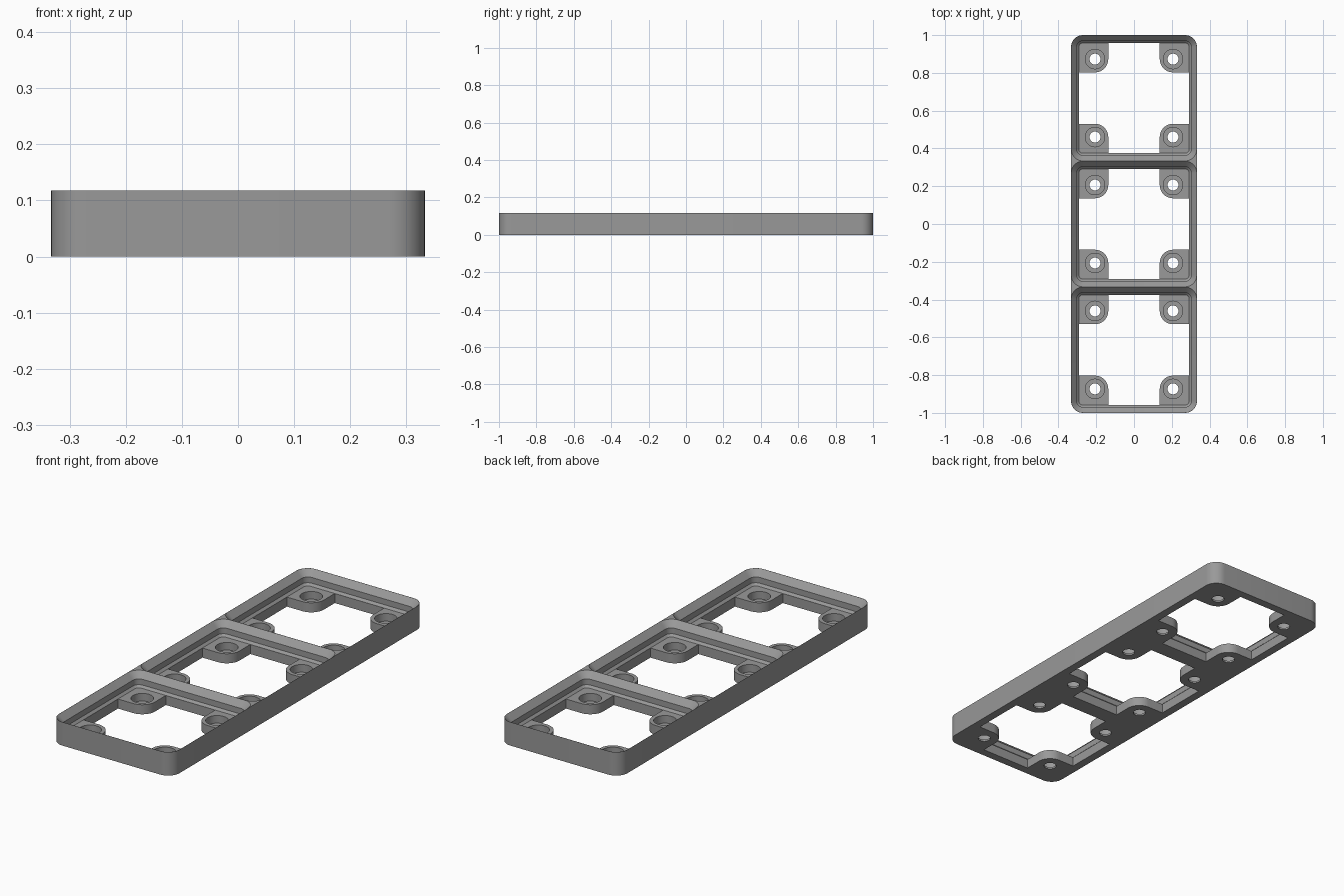
import bpy, bmesh, math

if "Cube" in bpy.data.objects:
    bpy.data.objects.remove(bpy.data.objects["Cube"])

CELL = 2 / 3            # pitch of one tray cell
HEIGHT = 0.1175
PAD_TOP = 0.0476        # top of the corner pads
CORNER = 0.0635         # outer corner radius
HOLE = 0.2064           # hole offset from the cell centre
PAD_R = 0.0702          # rounding of the pads around the holes


def rounded_rect(hx, hy, r, steps=10):
    pts = []
    for k, (sx, sy) in enumerate([(1, 1), (-1, 1), (-1, -1), (1, -1)]):
        for i in range(steps + 1):
            a = math.pi / 2 * (k + i / steps)
            pts.append((sx * (hx - r) + r * math.cos(a),
                        sy * (hy - r) + r * math.sin(a)))
    return pts


def circle(r, steps=40):
    return [(r * math.cos(2 * math.pi * i / steps),
             r * math.sin(2 * math.pi * i / steps)) for i in range(steps)]


def pad_opening(half, steps=12):
    # Square opening with a rounded pad standing in each corner
    quarter = [(half, HOLE - PAD_R)]
    for i in range(steps + 1):
        a = math.radians(270 - 90 * i / steps)
        quarter.append((HOLE + PAD_R * math.cos(a), HOLE + PAD_R * math.sin(a)))
    quarter.append((HOLE - PAD_R, half))
    pts = []
    for _ in range(4):
        pts += quarter
        quarter = [(-y, x) for x, y in quarter]
    return pts


def loft(name, layers, x=0, y=0):
    # Closed solid through stacked outlines given as (z, points)
    bm = bmesh.new()
    rings = [[bm.verts.new((px + x, py + y, z)) for px, py in pts]
             for z, pts in layers]
    n = len(rings[0])
    for low, high in zip(rings, rings[1:]):
        for i in range(n):
            j = (i + 1) % n
            bm.faces.new((low[i], low[j], high[j], high[i]))
    bm.faces.new(rings[0][::-1])
    bm.faces.new(rings[-1])
    bmesh.ops.recalc_face_normals(bm, faces=bm.faces)
    mesh = bpy.data.meshes.new(name)
    bm.to_mesh(mesh)
    bm.free()
    obj = bpy.data.objects.new(name, mesh)
    bpy.context.collection.objects.link(obj)
    return obj


def cut(target, cutter):
    cutter.hide_render = True
    mod = target.modifiers.new("cut", 'BOOLEAN')
    mod.operation = 'DIFFERENCE'
    mod.solver = 'EXACT'
    mod.object = cutter
    bpy.context.view_layer.objects.active = target
    bpy.ops.object.modifier_apply(modifier=mod.name)
    bpy.data.objects.remove(cutter)


# Solid block with rounded corners
body = rounded_rect(CELL / 2, 1.0, CORNER)
tray = loft("tray_frame", [(0, body), (HEIGHT, body)])

# Stepped socket: small chamfer, straight wall, wide chamfer up to a thin rim
socket = [(PAD_TOP, 0.292), (0.0587, 0.3031), (0.0873, 0.3031),
          (HEIGHT, 0.3327), (0.16, 0.3327)]
flat = CELL / 2 - CORNER

for row in (-1, 0, 1):
    cy = row * CELL
    cut(tray, loft("socket_cutter",
                   [(z, rounded_rect(h, h, h - flat)) for z, h in socket], 0, cy))
    opening = pad_opening(0.2917)
    cut(tray, loft("opening_cutter", [(-0.05, opening), (0.055, opening)], 0, cy))
    # Round pocket and through hole in each pad
    for sx in (-1, 1):
        for sy in (-1, 1):
            hx, hy = sx * HOLE, cy + sy * HOLE
            cut(tray, loft("pocket_cutter",
                           [(0.0095, circle(0.0516)), (0.08, circle(0.0516))], hx, hy))
            cut(tray, loft("hole_cutter",
                           [(-0.05, circle(0.029)), (0.08, circle(0.029))], hx, hy))

# Single grey finish
grey = bpy.data.materials.new("mid_grey")
grey.diffuse_color = (0.32, 0.32, 0.32, 1)
grey.use_nodes = True
grey.node_tree.nodes["Principled BSDF"].inputs["Base Color"].default_value = grey.diffuse_color
tray.data.materials.clear()
tray.data.materials.append(grey)

bpy.ops.object.select_all(action='DESELECT')
tray.select_set(True)
bpy.context.view_layer.objects.active = tray
bpy.ops.object.shade_smooth_by_angle(angle=math.radians(30))
